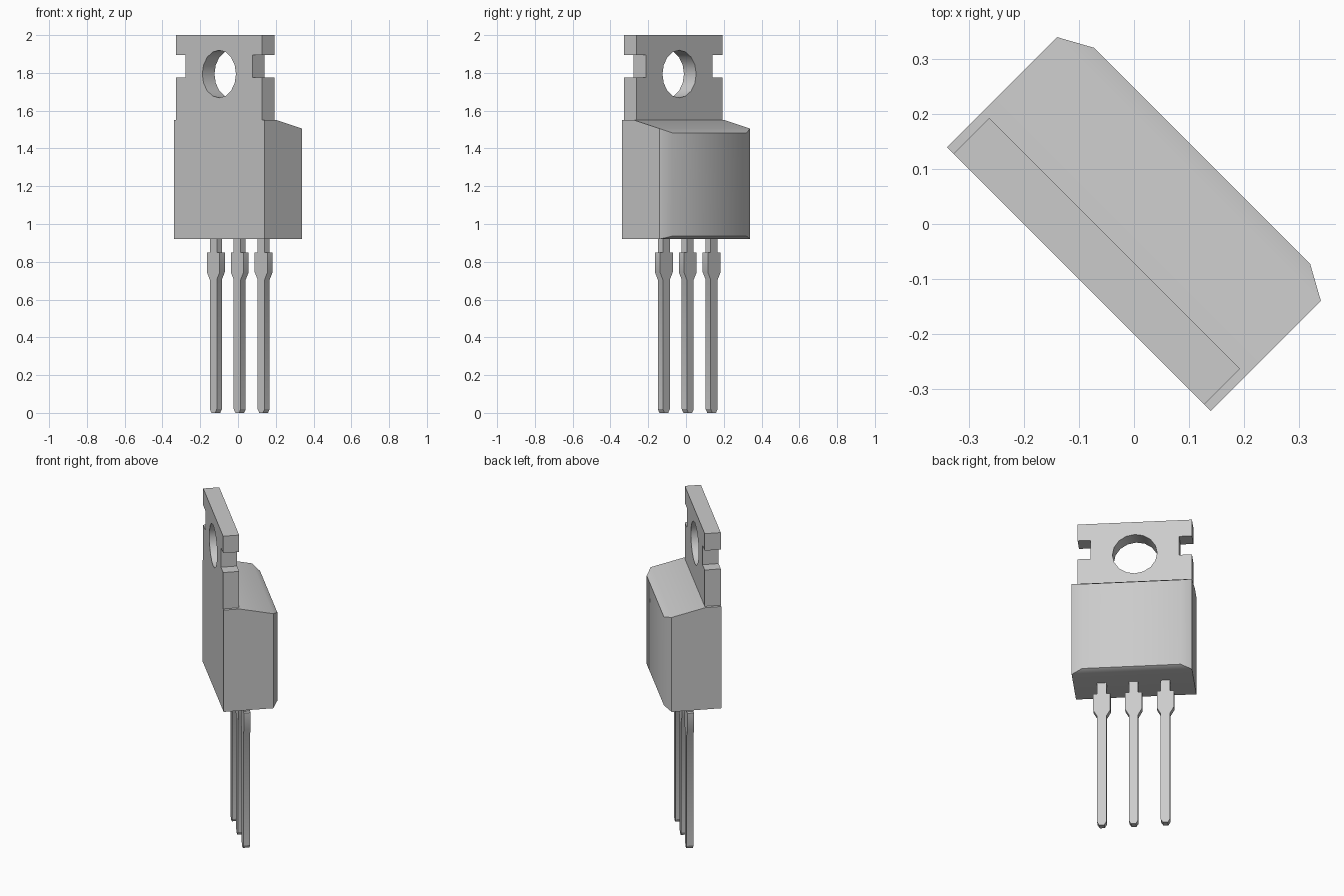
import bpy
import bmesh
from math import cos, sin, pi, radians

TURN = radians(-45)      # the part stands turned about the vertical axis
FRONT = -0.1414          # depth of the flush front face

if "Cube" in bpy.data.objects:
    bpy.data.objects.remove(bpy.data.objects["Cube"], do_unlink=True)

grey = bpy.data.materials.new("light grey")
grey.use_nodes = True
grey.diffuse_color = (0.6, 0.6, 0.6, 1)
grey.node_tree.nodes["Principled BSDF"].inputs["Base Color"].default_value = grey.diffuse_color


def activate(ob):
    bpy.ops.object.select_all(action="DESELECT")
    ob.select_set(True)
    bpy.context.view_layer.objects.active = ob


def finish(ob):
    """Give the part its colour, turn and shading."""
    ob.data.materials.clear()
    ob.data.materials.append(grey)
    ob.rotation_euler = (0, 0, TURN)
    activate(ob)
    bpy.ops.object.shade_smooth_by_angle(angle=radians(30))


def mirrored(half):
    """Close a right-hand half outline with its mirror image."""
    return half + [(-u, z) for u, z in reversed(half)]


def plate(name, loops, near, far):
    """Flat part: filled outline, with holes, given a thickness in depth."""
    curve = bpy.data.curves.new(name, "CURVE")
    curve.dimensions = "2D"
    curve.fill_mode = "BOTH"
    curve.extrude = (far - near) / 2
    for loop in loops:
        spline = curve.splines.new("POLY")
        spline.points.add(len(loop) - 1)
        for point, (u, z) in zip(spline.points, loop):
            point.co = (u, z, 0, 1)
        spline.use_cyclic_u = True
    ob = bpy.data.objects.new(name, curve)
    bpy.context.collection.objects.link(ob)
    ob.location.y = (near + far) / 2
    ob.rotation_euler.x = pi / 2
    activate(ob)
    bpy.ops.object.convert(target="MESH")
    ob = bpy.context.object
    bpy.ops.object.transform_apply(location=True, rotation=True, scale=True)
    finish(ob)


# Moulded body: rectangles (depth, half width, bottom, top) lofted front to back
sections = [
    (FRONT, 0.339, 0.92, 1.55),
    (-0.05, 0.339, 0.92, 1.55),
    (0.1414, 0.339, 0.92, 1.505),
    (0.175, 0.278, 0.936, 1.483),
]
bm = bmesh.new()
rings = [[bm.verts.new((u, v, z)) for u, z in ((-w, lo), (w, lo), (w, hi), (-w, hi))]
         for v, w, lo, hi in sections]
for a, b in zip(rings, rings[1:]):
    for i in range(4):
        j = (i + 1) % 4
        bm.faces.new((a[i], a[j], b[j], b[i]))
bm.faces.new(rings[0])
bm.faces.new(rings[-1])
bmesh.ops.recalc_face_normals(bm, faces=bm.faces)
mesh = bpy.data.meshes.new("body")
bm.to_mesh(mesh)
bm.free()
body = bpy.data.objects.new("body", mesh)
bpy.context.collection.objects.link(body)
finish(body)

# Mounting tab with side notches and a round hole
tab = mirrored([(0.322, 1.55), (0.322, 1.775), (0.25, 1.775),
                (0.25, 1.895), (0.322, 1.895), (0.322, 2.0)])
hole = [(0.126 * cos(2 * pi * i / 16), 1.794 + 0.126 * sin(2 * pi * i / 16))
        for i in range(16)]
plate("mounting_tab", [tab, hole], FRONT, -0.05)

# Three leads with wide shoulders and chamfered tips
half_lead = [(0.014, 0), (0.026, 0.02), (0.026, 0.705), (0.048, 0.745),
             (0.048, 0.85), (0.026, 0.85), (0.026, 0.94)]
for side, name in ((-1, "right_lead"), (0, "middle_lead"), (1, "left_lead")):
    outline = [(u + side * 0.179, z) for u, z in mirrored(half_lead)]
    plate(name, [outline], -0.006, 0.032)
